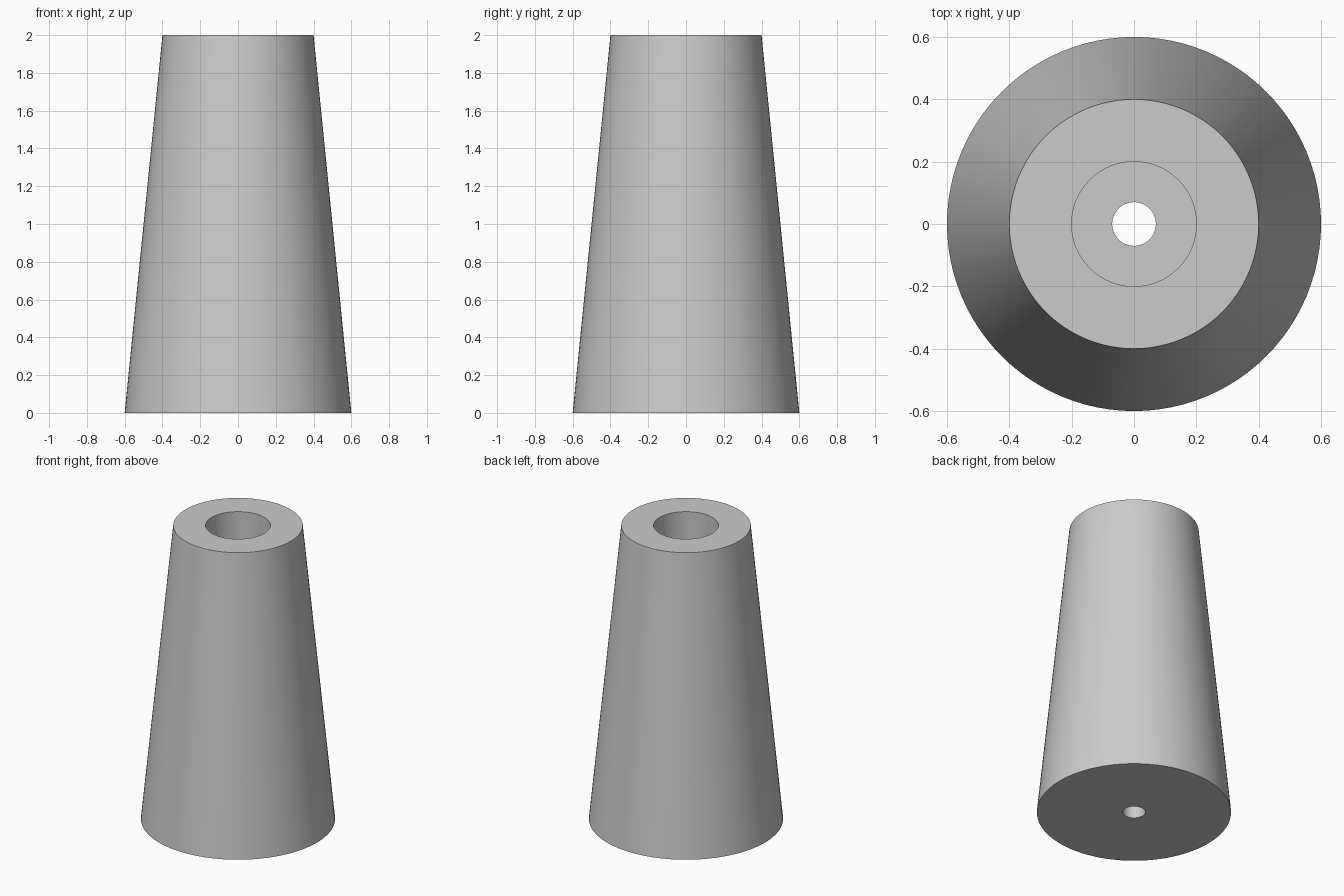
import bpy
import bmesh
import math

SEGMENTS = 96

cube = bpy.data.objects.get("Cube")
if cube:
    bpy.data.objects.remove(cube, do_unlink=True)

# Plain grey material
grey = bpy.data.materials.new("light_grey")
grey.use_nodes = True
colour = (0.6, 0.6, 0.6, 1)
grey.diffuse_color = colour
grey.node_tree.nodes["Principled BSDF"].inputs["Base Color"].default_value = colour

# Closed profile (radius, height): tapered wall, wide bore, narrow through hole
profile = [(0.6, 0), (0.4, 2), (0.2, 2), (0.2, 0.4), (0.07, 0.4), (0.07, 0)]

# Turn the profile around the vertical axis
bm = bmesh.new()
verts = [bm.verts.new((r, 0, z)) for r, z in profile]
edges = [bm.edges.new((v, verts[(i + 1) % len(verts)])) for i, v in enumerate(verts)]
bmesh.ops.spin(bm, geom=verts + edges, cent=(0, 0, 0), axis=(0, 0, 1),
               angle=math.tau, steps=SEGMENTS, use_merge=True)
bmesh.ops.remove_doubles(bm, verts=bm.verts, dist=0.0001)
bmesh.ops.recalc_face_normals(bm, faces=bm.faces)

mesh = bpy.data.meshes.new("tapered_foot")
bm.to_mesh(mesh)
bm.free()
mesh.materials.append(grey)
foot = bpy.data.objects.new("tapered_foot", mesh)
bpy.context.collection.objects.link(foot)

# Smooth walls with crisp rims
bpy.ops.object.select_all(action="DESELECT")
foot.select_set(True)
bpy.context.view_layer.objects.active = foot
bpy.ops.object.shade_smooth_by_angle(angle=math.radians(30))
